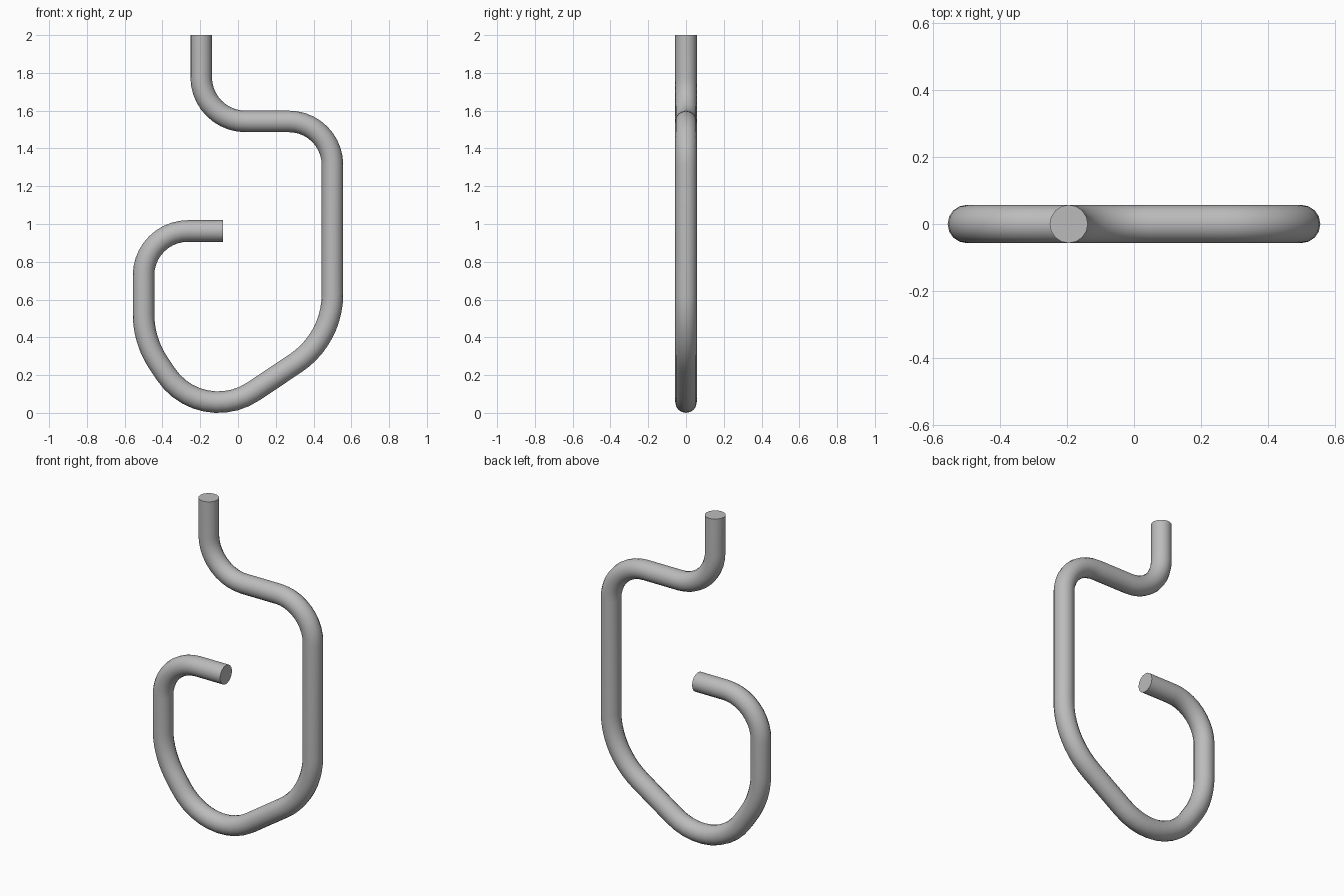
import bpy, bmesh
from math import cos, sin, pi, radians
from mathutils import Vector

cube = bpy.data.objects.get("Cube")
if cube:
    bpy.data.objects.remove(cube, do_unlink=True)

ROD_RADIUS = 0.057
SIDES = 16

# Corners of the bent rod in the XZ plane: x, z, bend radius
corners = [
    (-0.195, 2.0, 0), (-0.195, 1.543, 0.235), (0.5, 1.543, 0.23),
    (0.5, 0.393, 0.44), (-0.197, -0.072, 0.333), (-0.5, 0.382, 0.47),
    (-0.5, 0.963, 0.235), (-0.08, 0.963, 0),
]


def bend(before, corner, after, radius, steps=10):
    """Points and tangents along a circular bend that rounds one corner."""
    d1 = (corner - before).normalized()
    d2 = (after - corner).normalized()
    angle = d1.angle(d2)
    start = corner - d1 * radius * sin(angle / 2) / cos(angle / 2)
    side = (d2 - d1 * d1.dot(d2)).normalized()
    result = []
    for i in range(steps + 1):
        t = angle * i / steps
        point = start + d1 * radius * sin(t) + side * radius * (1 - cos(t))
        result.append((point, d1 * cos(t) + side * sin(t)))
    return result


# Centre line with tangents
pts = [Vector((x, 0, z)) for x, z, r in corners]
path = [(pts[0], (pts[1] - pts[0]).normalized())]
for i in range(1, len(pts) - 1):
    path += bend(pts[i - 1], pts[i], pts[i + 1], corners[i][2])
path.append((pts[-1], (pts[-1] - pts[-2]).normalized()))

# Sweep a round section along the centre line and cap both ends
bm = bmesh.new()
across = Vector((0, 1, 0))
rings = []
for point, tangent in path:
    normal = tangent.cross(across)
    rings.append([bm.verts.new(point + ROD_RADIUS * (
        across * cos(2 * pi * k / SIDES) + normal * sin(2 * pi * k / SIDES)))
        for k in range(SIDES)])
for a, b in zip(rings, rings[1:]):
    for k in range(SIDES):
        n = (k + 1) % SIDES
        bm.faces.new((a[k], a[n], b[n], b[k]))
bm.faces.new(rings[0])
bm.faces.new(rings[-1])
bmesh.ops.recalc_face_normals(bm, faces=bm.faces)
mesh = bpy.data.meshes.new("bent_rod_hook")
bm.to_mesh(mesh)
bm.free()
hook = bpy.data.objects.new("bent_rod_hook", mesh)
bpy.context.collection.objects.link(hook)

# Plain grey metal
grey = bpy.data.materials.new("grey_metal")
grey.use_nodes = True
colour = (0.5, 0.5, 0.5, 1)
grey.diffuse_color = colour
grey.node_tree.nodes["Principled BSDF"].inputs["Base Color"].default_value = colour
mesh.materials.append(grey)

# Smooth rod with crisp end caps
bpy.ops.object.select_all(action="DESELECT")
hook.select_set(True)
bpy.context.view_layer.objects.active = hook
bpy.ops.object.shade_smooth_by_angle(angle=radians(40))
